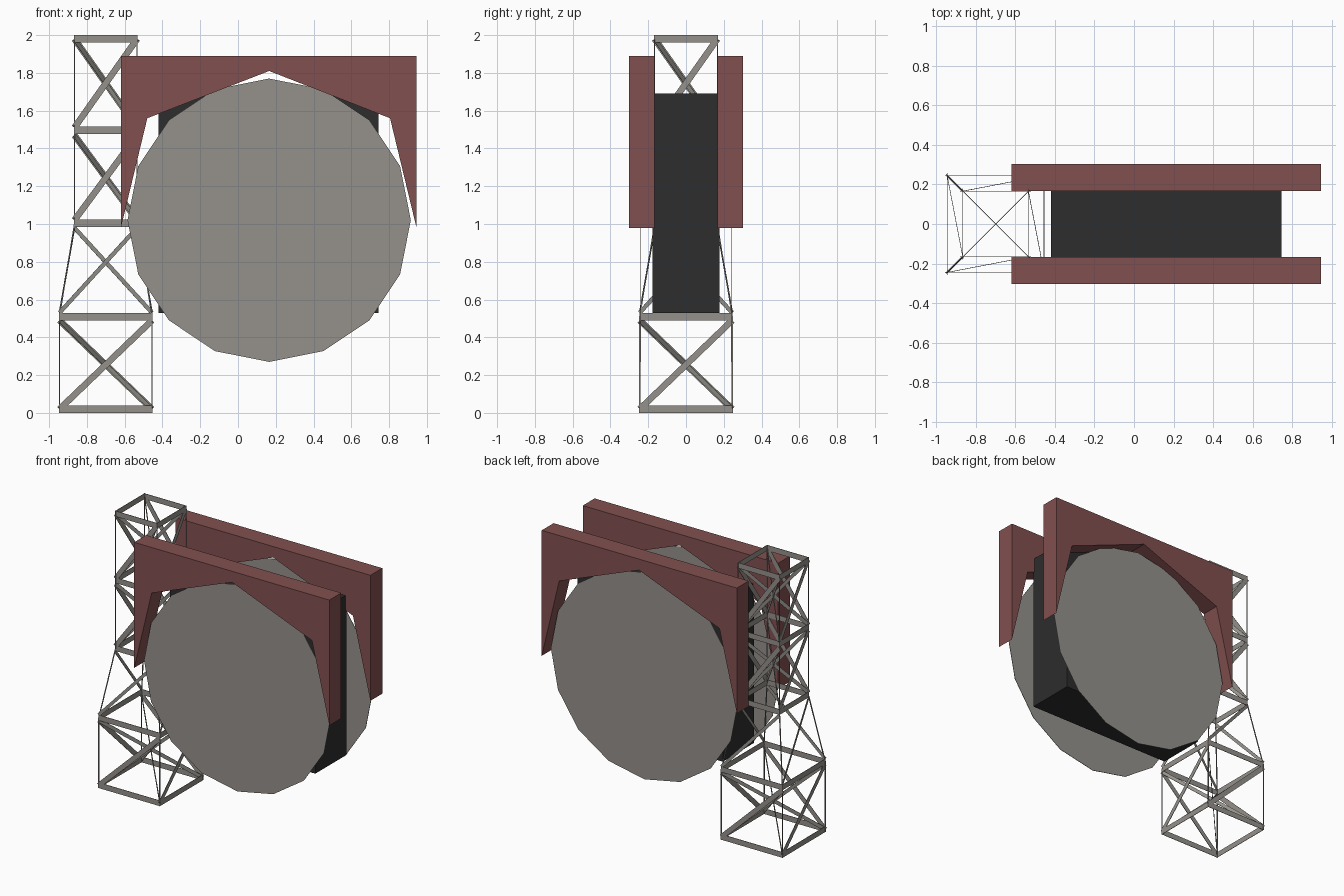
import bpy, bmesh, math
from mathutils import Vector

if "Cube" in bpy.data.objects:
    bpy.data.objects.remove(bpy.data.objects["Cube"])


def material(name, rgb):
    m = bpy.data.materials.new(name)
    m.use_nodes = True
    m.diffuse_color = (*rgb, 1)
    m.node_tree.nodes["Principled BSDF"].inputs["Base Color"].default_value = (*rgb, 1)
    return m


GREY = material("warm grey", (0.30, 0.285, 0.26))
RED = material("dull red", (0.225, 0.08, 0.08))
BLACK = material("charcoal", (0.026, 0.026, 0.026))


def finish(bm, name, mat):
    bmesh.ops.recalc_face_normals(bm, faces=bm.faces[:])
    me = bpy.data.meshes.new(name)
    bm.to_mesh(me)
    bm.free()
    me.materials.append(mat)
    ob = bpy.data.objects.new(name, me)
    bpy.context.collection.objects.link(ob)
    return ob


def slab(bm, pts, depth):
    """Extrude a flat outline along a vector."""
    f = bm.faces.new([bm.verts.new(p) for p in pts])
    ext = bmesh.ops.extrude_face_region(bm, geom=[f])["geom"]
    verts = [v for v in ext if isinstance(v, bmesh.types.BMVert)]
    bmesh.ops.translate(bm, verts=verts, vec=depth)


def plate(name, outline, y0, y1, mat):
    bm = bmesh.new()
    slab(bm, [(x, y0, z) for x, z in outline], Vector((0, y1 - y0, 0)))
    return finish(bm, name, mat)


# Central body
MID, AXIS = 0.165, 1.02
plate("body_box", [(-0.42, 0.53), (0.745, 0.53), (0.745, 1.69), (-0.42, 1.69)],
      -0.178, 0.178, BLACK)

# Sixteen-sided discs and arched hoods on both sides
disc = [(MID + 0.75 * math.sin(i * math.tau / 16), AXIS + 0.75 * math.cos(i * math.tau / 16))
        for i in range(16)]
hood = [(-0.62, 0.98), (-0.48, 1.56), (MID, 1.81), (0.805, 1.56),
        (0.945, 0.98), (0.945, 1.89), (-0.62, 1.89)]
for side, s in (("front", -1), ("back", 1)):
    plate(side + "_disc", disc, s * 0.238, s * 0.241, GREY)
    plate(side + "_hood", hood, s * 0.167, s * 0.303, RED)

# Lattice tower
TOWER_X = -0.70
CORNERS = [(-1, -1), (1, -1), (1, 1), (-1, 1)]
LEVELS = [(0.0, 0.245), (0.51, 0.245), (1.0, 0.166), (1.49, 0.166), (2.0, 0.166)]


def corner(i, level):
    z, h = LEVELS[level]
    cx, cy = CORNERS[i % 4]
    return Vector((TOWER_X + cx * h, cy * h, z))


def strip(bm, a, b, width, thick=0.003):
    """Thin flat bar standing upright between two points."""
    d = (b - a).normalized()
    n = d.cross(Vector((0, 0, 1))).normalized()
    w = n.cross(d) * width / 2
    n = n * thick
    slab(bm, [p - n / 2 for p in (a - w, b - w, b + w, a + w)], n)


posts, rings, braces = bmesh.new(), bmesh.new(), bmesh.new()
ring_mid = [0.02, 0.51, 1.005, 1.497, 1.98]
for level in range(5):
    for i in range(4):
        a, b = corner(i, level), corner(i + 1, level)
        a.z = b.z = ring_mid[level]
        strip(rings, a, b, 0.04)
        if level < 4:
            lo, hi = corner(i, level), corner(i, level + 1)
            slab(posts, [lo + Vector((x * 0.003, y * 0.003, 0)) for x, y in CORNERS], hi - lo)
            # One diagonal per face, turning round the tower
            drop = Vector((0, 0, 0.02))
            tapered = level == 1
            strip(braces, lo + drop, corner(i + 1, level + 1) - drop, 0.022 if tapered else 0.034)
            # Inner cross braces in the straight bays
            if not tapered:
                strip(braces, lo + drop, corner(i + 2, level + 1) - drop, 0.025)

finish(posts, "tower_posts", GREY)
finish(rings, "tower_rings", GREY)
finish(braces, "tower_braces", GREY)
